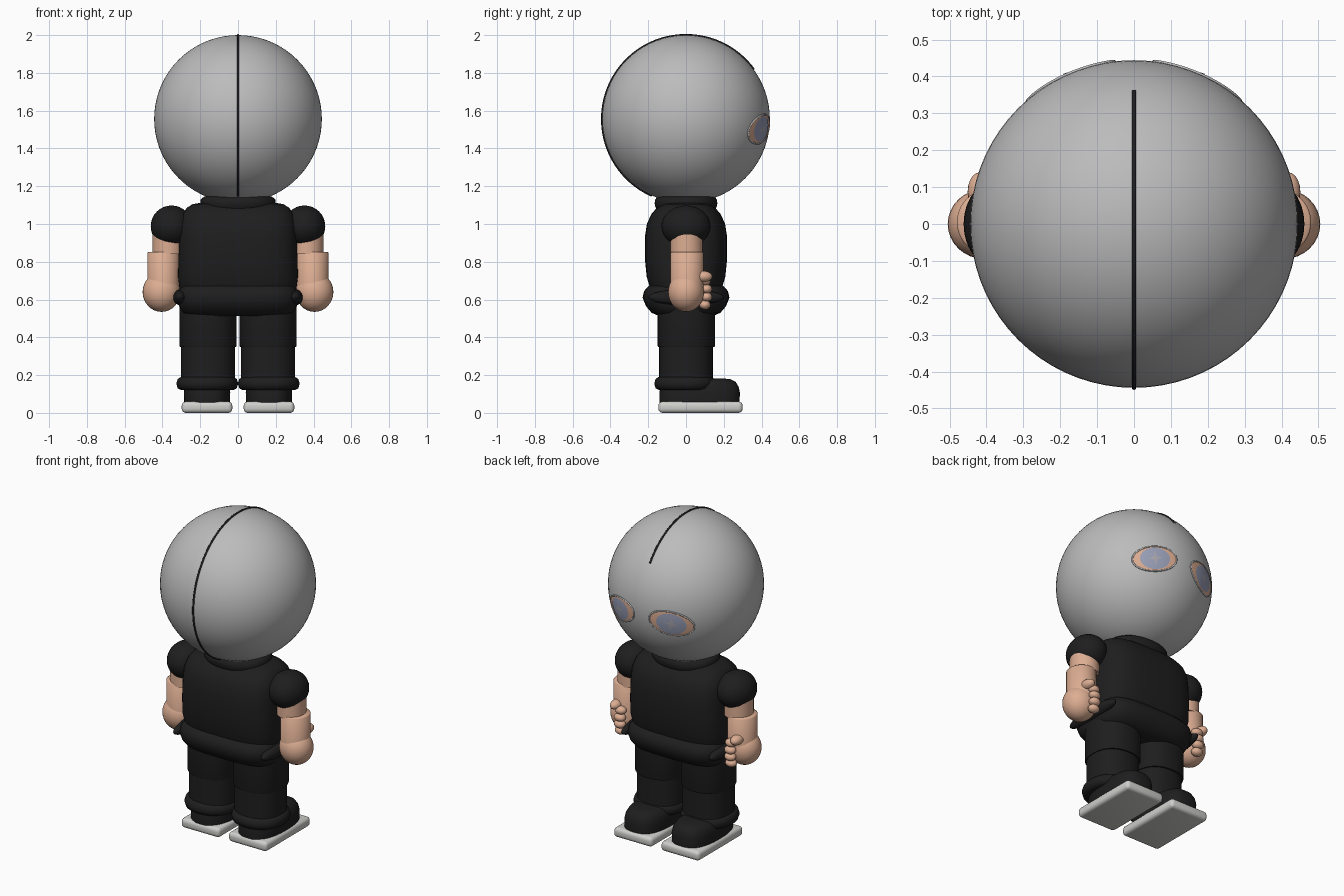
import bpy, bmesh
from math import sin, cos, pi, radians, copysign
from mathutils import Vector

old = bpy.data.objects.get("Cube")
if old:
    bpy.data.objects.remove(old, do_unlink=True)


def material(name, r, g, b):
    m = bpy.data.materials.new(name)
    m.use_nodes = True
    m.diffuse_color = (r, g, b, 1)
    m.node_tree.nodes["Principled BSDF"].inputs["Base Color"].default_value = (r, g, b, 1)
    return m


GREY = material("mask_grey", .5, .5, .5)
BLACK = material("cloth_black", .013, .013, .013)
SKIN = material("skin", .72, .42, .29)
SOLE = material("sole_light_grey", .62, .62, .6)
BLUE = material("eye_blue_grey", .32, .35, .48)
STAR = material("pupil_grey", .4, .39, .42)


def finish(obj, mat, angle=40):
    obj.data.materials.append(mat)
    bpy.ops.object.select_all(action='DESELECT')
    obj.select_set(True)
    bpy.context.view_layer.objects.active = obj
    bpy.ops.object.shade_smooth_by_angle(angle=radians(angle))
    return obj


def from_bmesh(name, bm, mat, angle=40):
    me = bpy.data.meshes.new(name)
    bmesh.ops.recalc_face_normals(bm, faces=bm.faces)
    bm.to_mesh(me)
    bm.free()
    obj = bpy.data.objects.new(name, me)
    bpy.context.collection.objects.link(obj)
    return finish(obj, mat, angle)


def ellipsoid(name, loc, size, mat, seg=32):
    bm = bmesh.new()
    bmesh.ops.create_uvsphere(bm, u_segments=seg, v_segments=seg // 2, radius=1)
    bmesh.ops.scale(bm, vec=size, verts=bm.verts)
    bmesh.ops.translate(bm, vec=loc, verts=bm.verts)
    return from_bmesh(name, bm, mat)


def loft(name, center, rings, mat, power=2.0, seg=48):
    """Stack of rounded outlines: each ring is (z, half width, half depth)."""
    bm = bmesh.new()
    loops = []
    for z, hx, hy in rings:
        loop = []
        for i in range(seg):
            c, s = cos(2 * pi * i / seg), sin(2 * pi * i / seg)
            loop.append(bm.verts.new((
                center[0] + hx * copysign(abs(c) ** (2 / power), c),
                center[1] + hy * copysign(abs(s) ** (2 / power), s), z)))
        loops.append(loop)
    for a, b in zip(loops, loops[1:]):
        for i in range(seg):
            j = (i + 1) % seg
            bm.faces.new((a[i], a[j], b[j], b[i]))
    bm.faces.new(loops[0])
    bm.faces.new(loops[-1])
    return from_bmesh(name, bm, mat, 50)


def tube(name, points, depth, mat, cyclic=False):
    cu = bpy.data.curves.new(name, 'CURVE')
    cu.dimensions = '3D'
    cu.bevel_depth = depth
    cu.bevel_resolution = 2
    sp = cu.splines.new('POLY')
    sp.points.add(len(points) - 1)
    for p, co in zip(sp.points, points):
        p.co = (*co, 1)
    sp.use_cyclic_u = cyclic
    obj = bpy.data.objects.new(name, cu)
    bpy.context.collection.objects.link(obj)
    cu.materials.append(mat)


# Masked head with the raised seam
HEAD = Vector((0, 0, 1.556))
R = .444
ellipsoid("head", HEAD, (R, R, R), GREY, 72)
seam = [radians(36 + 210 * i / 70) for i in range(71)]
tube("head_seam", [HEAD + Vector((0, cos(a), sin(a))) * R for a in seam], .006, BLACK)


def eye_point(side, u, v, radius):
    """Place a tilted flat offset onto the head sphere around one eye."""
    az, el, tilt = radians(24), radians(-7), radians(-11)
    n = Vector((side * sin(az) * cos(el), cos(az) * cos(el), sin(el)))
    out = Vector((side * cos(az), -sin(az), 0))
    up = Vector((-side * sin(az) * sin(el), -cos(az) * sin(el), cos(el)))
    x, y = u * cos(tilt) - v * sin(tilt), u * sin(tilt) + v * cos(tilt)
    return HEAD + (n * R + out * x + up * y).normalized() * radius


def eye_plate(name, side, outline, lift, mat):
    bm = bmesh.new()
    mid = bm.verts.new(eye_point(side, 0, 0, R + lift))
    steps, n = 6, len(outline)
    loops = [[bm.verts.new(eye_point(side, u * k / steps, v * k / steps, R + lift))
              for u, v in outline] for k in range(1, steps + 1)]
    for i in range(n):
        j = (i + 1) % n
        bm.faces.new((mid, loops[0][i], loops[0][j]))
        for a, b in zip(loops, loops[1:]):
            bm.faces.new((a[i], b[i], b[j], a[j]))
    obj = from_bmesh(name, bm, mat)
    # Make the plate face outward
    me = obj.data
    if me.polygons[0].normal.dot(me.polygons[0].center - HEAD) < 0:
        me.flip_normals()


def oval(a, b, n=48):
    return [(a * cos(2 * pi * i / n), b * sin(2 * pi * i / n)) for i in range(n)]


star = []
for i in range(8):
    r = .014 if i % 2 else .042
    star.append((r * cos(i * pi / 4), r * sin(i * pi / 4)))

# Shirt: torso, collar and puffed hem
loft("torso", (0, 0), [(.6, .29, .17), (.66, .31, .19), (.72, .318, .208), (.82, .316, .218),
                       (.93, .312, .218), (1.0, .308, .207), (1.05, .295, .185),
                       (1.085, .272, .155), (1.105, .24, .12), (1.112, .2, .09)], BLACK, 3.2)
loft("collar", (0, 0), [(1.07, .19, .15), (1.09, .197, .162), (1.11, .2, .166),
                        (1.13, .197, .163), (1.145, .18, .15)], BLACK, 2.2)
loft("shirt_hem", (0, 0), [(.512, .26, .14), (.53, .295, .182), (.565, .312, .212),
                           (.61, .32, .23), (.645, .314, .222), (.67, .3, .2),
                           (.68, .28, .17)], BLACK, 3.6)

for side, label in ((1, "left"), (-1, "right")):
    # Eyes: skin opening, iris, star pupil and mask edge
    eye_plate(label + "_eye_opening", side, oval(.135, .073), .002, SKIN)
    eye_plate(label + "_iris", side, oval(.09, .066), .004, BLUE)
    eye_plate(label + "_pupil", side, star, .006, STAR)
    tube(label + "_eye_rim", [eye_point(side, u, v, R) for u, v in oval(.138, .076)],
         .005, GREY, True)

    # Arm with short sleeve
    ellipsoid(label + "_sleeve", (side * .352, 0, .988), (.11, .13, .11), BLACK)
    loft(label + "_upper_arm", (side * .37, .003), [(.84, .083, .086), (.98, .083, .086)], SKIN)
    loft(label + "_forearm", (side * .395, .005), [(.63, .085, .088), (.848, .085, .088),
                                                   (.853, .08, .083)], SKIN)
    ellipsoid(label + "_hand", (side * .405, 0, .64), (.1, .095, .105), SKIN)
    for i in range(4):
        ellipsoid(f"{label}_finger_{i + 1}", (side * .383, .1 + .008 * (i in (1, 2)), .572 + .042 * i),
                  (.036, .03, .025), SKIN, 20)
    ellipsoid(label + "_thumb", (side * .418, .088, .722), (.033, .052, .03), SKIN, 20)
    ellipsoid(label + "_hem_side", (side * .305, 0, .612), (.04, .2, .042), BLACK)

    # Trouser leg and cuff
    loft(label + "_upper_leg", (side * .159, .002), [(.35, .149, .15), (.355, .151, .152),
                                                     (.6, .151, .152)], BLACK, 2.3)
    loft(label + "_lower_leg", (side * .159, 0), [(.14, .144, .142), (.355, .144, .142)], BLACK, 2.3)
    loft(label + "_trouser_cuff", (side * .163, -.005),
         [(.122, .14, .14), (.13, .156, .156), (.155, .164, .163),
          (.18, .156, .156), (.19, .14, .14)], BLACK, 2.2)

    # Shoe and sole
    loft(label + "_shoe", (side * .164, .072),
         [(.055, .122, .212), (.11, .123, .213), (.14, .117, .206),
          (.165, .103, .19), (.178, .08, .165), (.182, .05, .13)], BLACK, 2.8)
    bm = bmesh.new()
    bmesh.ops.create_cube(bm, size=1)
    bmesh.ops.scale(bm, vec=(.268, .446, .06), verts=bm.verts)
    bmesh.ops.bevel(bm, geom=bm.edges[:], offset=.022, segments=4, profile=.5, affect='EDGES')
    bmesh.ops.translate(bm, vec=(side * .164, .077, .03), verts=bm.verts)
    from_bmesh(label + "_sole", bm, SOLE)
